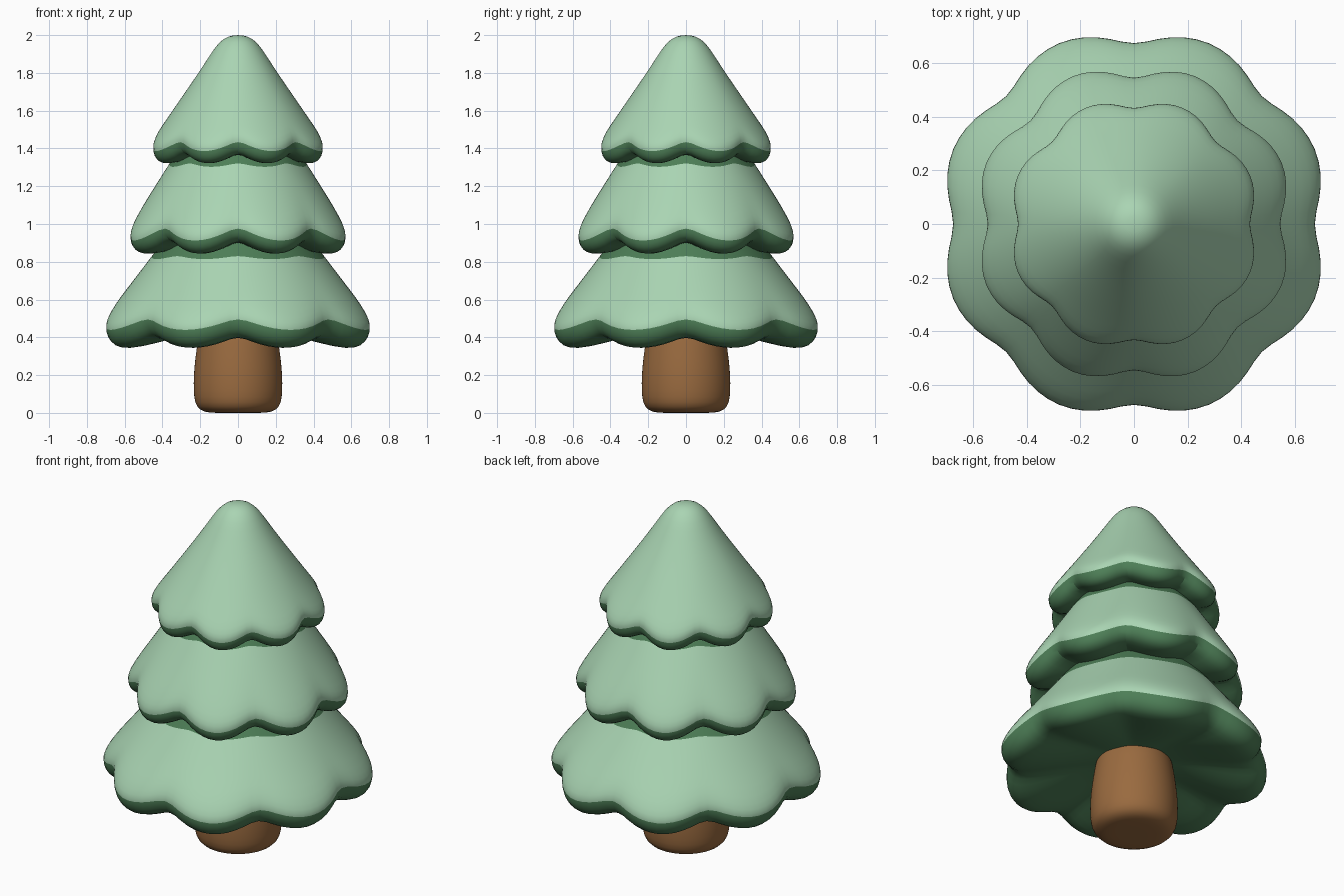
import bpy
import bmesh
from math import sin, cos, pi, radians

cube = bpy.data.objects.get("Cube")
if cube:
    bpy.data.objects.remove(cube, do_unlink=True)


def make_material(name, colour):
    mat = bpy.data.materials.new(name)
    mat.use_nodes = True
    mat.diffuse_color = (*colour, 1)
    mat.node_tree.nodes["Principled BSDF"].inputs["Base Color"].default_value = (*colour, 1)
    return mat


LIGHT = make_material("pale green", (0.40, 0.66, 0.45))
DARK = make_material("dark green", (0.075, 0.21, 0.095))
BROWN = make_material("bark brown", (0.32, 0.145, 0.05))

LOBES = 8
STEPS = 6  # columns per lobe


def loft(name, rows, materials, row_material, swell=0.0, lift=0.0):
    """Stack rings of (radius, height, scallop weight) and close both ends."""
    bm = bmesh.new()
    count = LOBES * STEPS
    rings = []
    for radius, height, weight in rows:
        ring = []
        for i in range(count):
            angle = 2 * pi * i / count
            scallop = abs(sin(angle * LOBES / 2))
            r = radius * (1 + swell * weight * scallop)
            z = height + lift * weight * (1 - scallop)
            ring.append(bm.verts.new((r * cos(angle), r * sin(angle), z)))
        rings.append(ring)
    for k, (upper, lower) in enumerate(zip(rings, rings[1:])):
        for i in range(count):
            j = (i + 1) % count
            face = bm.faces.new((upper[i], lower[i], lower[j], upper[j]))
            face.material_index = row_material(k)
    bm.faces.new(rings[0]).material_index = row_material(0)
    bm.faces.new(reversed(rings[-1])).material_index = row_material(len(rows))
    bmesh.ops.recalc_face_normals(bm, faces=bm.faces)

    mesh = bpy.data.meshes.new(name)
    bm.to_mesh(mesh)
    bm.free()
    for mat in materials:
        mesh.materials.append(mat)
    obj = bpy.data.objects.new(name, mesh)
    bpy.context.collection.objects.link(obj)
    obj.modifiers.new("Soften", 'SUBSURF').levels = 1
    obj.modifiers["Soften"].render_levels = 1
    bpy.ops.object.select_all(action='DESELECT')
    obj.select_set(True)
    bpy.context.view_layer.objects.active = obj
    bpy.ops.object.shade_smooth_by_angle(angle=radians(60))
    return obj


# Rounded hem and hollow underside: radius share, height share, scallop weight
HEM = [(1, 1, 1), (0.99, 0.5, 1), (0.94, 0.12, 1), (0.86, 0, 1),
       (0.7, 0.25, 0.7), (0.45, 0.75, 0.2), (0.25, 0.95, 0)]


def branch_tier(name, slope, shaded_rows, radius, bottom, thickness, swell, lift):
    """Pale slope, dark hem, and dark shaded rows where the next tier overhangs."""
    hem = [(radius * r, bottom + thickness * z, w) for r, z, w in HEM]

    def colour(k):
        return 1 if k < shaded_rows or k >= len(slope) else 0

    return loft(name, slope + hem, [LIGHT, DARK], colour, swell, lift)


branch_tier("lower_branches",
            [(0.3, 1.03, 0), (0.37, 0.94, 0.1), (0.46, 0.805, 0.3), (0.52, 0.72, 0.4),
             (0.58, 0.63, 0.55), (0.64, 0.53, 0.85), (0.662, 0.47, 1)],
            2, 0.668, 0.335, 0.105, 0.105, 0.07)
branch_tier("middle_branches",
            [(0.22, 1.5, 0), (0.3, 1.41, 0.1), (0.362, 1.3, 0.3), (0.42, 1.2, 0.4),
             (0.475, 1.1, 0.55), (0.525, 0.99, 0.85), (0.537, 0.94, 1)],
            2, 0.538, 0.835, 0.075, 0.12, 0.08)
branch_tier("top_branches",
            [(0.025, 2.0, 0), (0.075, 1.985, 0), (0.12, 1.94, 0), (0.17, 1.86, 0),
             (0.24, 1.75, 0.1), (0.31, 1.64, 0.25), (0.375, 1.53, 0.5),
             (0.416, 1.45, 0.85), (0.427, 1.41, 1)],
            0, 0.427, 1.315, 0.07, 0.11, 0.06)

# Trunk with a soft rounded foot
trunk = [(0.19, 0.5), (0.207, 0.42), (0.221, 0.33), (0.232, 0.24), (0.236, 0.16),
         (0.234, 0.08), (0.22, 0.03), (0.18, 0.003), (0.12, 0), (0.05, 0)]
loft("trunk", [(r, z, 0) for r, z in trunk], [BROWN], lambda k: 0)
